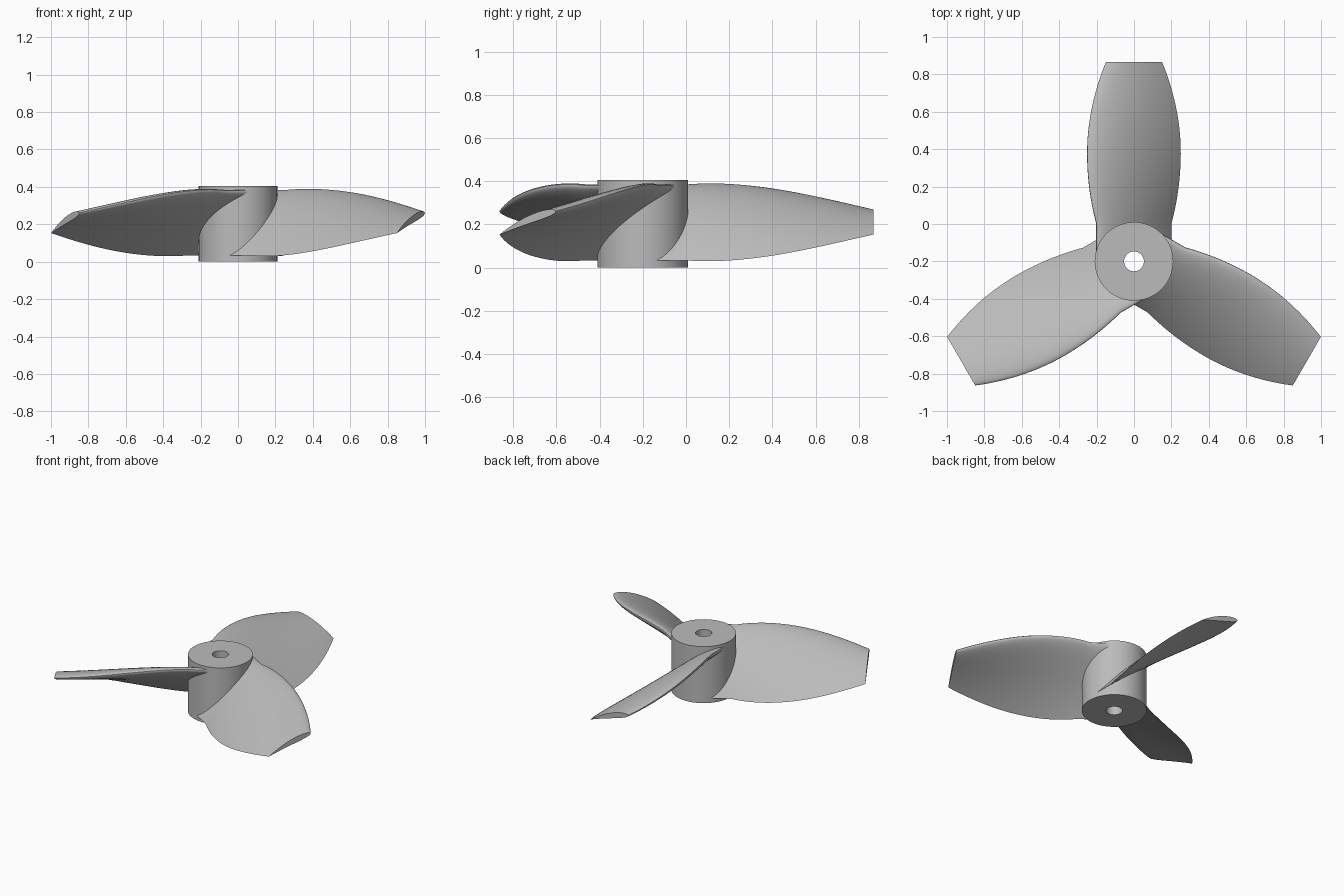
import bpy, bmesh, math
from mathutils import Matrix, Vector

cube = bpy.data.objects.get("Cube")
if cube:
    bpy.data.objects.remove(cube)

HUB_Y, HUB_R, HUB_H, BORE_R = -0.2, 0.21, 0.405, 0.053
ROOT, SHOULDER, TIP = 0.058, 0.2, 1.067
MID_Z = 0.207

grey = bpy.data.materials.new("plain_grey")
grey.use_nodes = True
colour = (0.5, 0.5, 0.5, 1)
grey.diffuse_color = colour
grey.node_tree.nodes["Principled BSDF"].inputs["Base Color"].default_value = colour


def finish(bm, name, angle):
    bmesh.ops.recalc_face_normals(bm, faces=bm.faces)
    mesh = bpy.data.meshes.new(name)
    bm.to_mesh(mesh)
    bm.free()
    mesh.materials.append(grey)
    obj = bpy.data.objects.new(name, mesh)
    bpy.context.collection.objects.link(obj)
    bpy.ops.object.select_all(action="DESELECT")
    obj.select_set(True)
    bpy.context.view_layer.objects.active = obj
    bpy.ops.object.shade_smooth_by_angle(angle=math.radians(angle))
    return obj


def loft(bm, rings, closed):
    """Skin equal-sized vertex loops; either close the loft or cap its ends."""
    n = len(rings[0])
    pairs = list(zip(rings, rings[1:]))
    if closed:
        pairs.append((rings[-1], rings[0]))
    for a, b in pairs:
        for i in range(n):
            j = (i + 1) % n
            bm.faces.new((a[i], a[j], b[j], b[i]))
    if not closed:
        bm.faces.new(rings[0])
        bm.faces.new(rings[-1])


# Hub: a tube around the shaft bore
def circle(bm, radius, z, n=96):
    return [bm.verts.new((radius * math.cos(math.tau * i / n),
                          HUB_Y + radius * math.sin(math.tau * i / n), z))
            for i in range(n)]


bm = bmesh.new()
loft(bm, [circle(bm, HUB_R, 0), circle(bm, HUB_R, HUB_H),
          circle(bm, BORE_R, HUB_H), circle(bm, BORE_R, 0)], closed=True)
finish(bm, "hub", 30)


# Blade section: rounded leading edge at u = 0, thin trailing edge at u = 1
def aerofoil(steps=20, thick=0.12, camber=0.035):
    def point(u, side):
        half = 5 * thick * (0.2969 * math.sqrt(u) - 0.126 * u - 0.3516 * u**2
                            + 0.2843 * u**3 - 0.1036 * u**4)
        return u, 4 * camber * u * (1 - u) + side * half
    us = [(1 - math.cos(math.pi * i / steps)) / 2 for i in range(steps + 1)]
    return ([point(u, 1) for u in us]
            + [point(u, -1) for u in reversed(us[1:-1])])


def half_width(r):
    if r <= SHOULDER:
        return 0.2
    k = 0.346 if r < 0.58 else 0.422
    return 0.25 - k * (r - 0.58) ** 2


def pitch(r):
    t = max(0, (r - SHOULDER) / (TIP - SHOULDER))
    return math.radians(41 - 21 * t)


# Three twisted blades, evenly spaced about the hub
section = aerofoil()
stations = [ROOT, 0.13] + [SHOULDER + (TIP - SHOULDER) * i / 30 for i in range(31)]
for number, name in enumerate(("rear_blade", "right_blade", "left_blade")):
    bm = bmesh.new()
    rings = []
    for r in stations:
        a, chord = pitch(r), 2 * half_width(r) / math.cos(pitch(r))
        along = Vector((math.cos(a), 0, -math.sin(a)))
        normal = Vector((math.sin(a), 0, math.cos(a)))
        rings.append([bm.verts.new(Vector((0, r, MID_Z)) + chord
                                   * ((u - 0.5) * along + v * normal))
                      for u, v in section])
    loft(bm, rings, closed=False)
    turn = Matrix.Rotation(number * math.tau / 3, 4, "Z")
    bm.transform(Matrix.Translation((0, HUB_Y, 0)) @ turn)
    finish(bm, name, 40)
